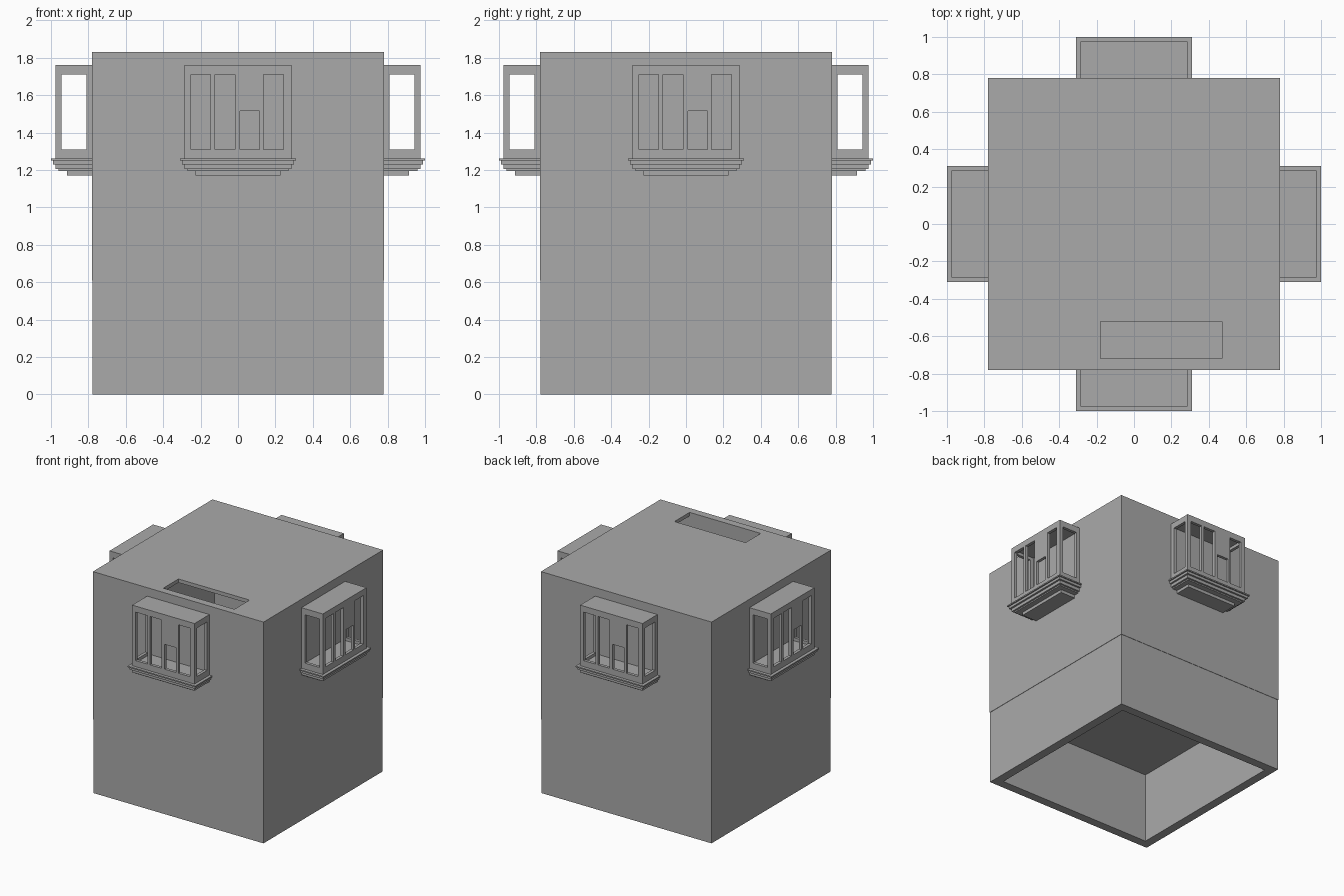
import bpy, bmesh
from math import pi
from mathutils import Matrix, Vector

cube = bpy.data.objects.get("Cube")
if cube:
    bpy.data.objects.remove(cube)

stone = bpy.data.materials.new("grey stone")
stone.use_nodes = True
GREY = (0.4, 0.4, 0.4, 1)
stone.diffuse_color = GREY
stone.node_tree.nodes["Principled BSDF"].inputs["Base Color"].default_value = GREY


def boxes(name, spans):
    """One object made of boxes given as ((x0, x1), (y0, y1), (z0, z1))."""
    bm = bmesh.new()
    for span in spans:
        size = Vector([b - a for a, b in span])
        mid = Vector([(a + b) / 2 for a, b in span])
        place = Matrix.Translation(mid) @ Matrix.Diagonal(size).to_4x4()
        bmesh.ops.create_cube(bm, size=1, matrix=place)
    mesh = bpy.data.meshes.new(name)
    bm.to_mesh(mesh)
    bm.free()
    mesh.materials.append(stone)
    ob = bpy.data.objects.new(name, mesh)
    bpy.context.collection.objects.link(ob)
    return ob


def cut(ob, *cutters):
    """Subtract the cutters, bake the result and drop the helpers."""
    for c in cutters:
        c.hide_render = True
        mod = ob.modifiers.new("cut", 'BOOLEAN')
        mod.operation, mod.solver, mod.object = 'DIFFERENCE', 'EXACT', c
    bpy.context.view_layer.update()
    graph = bpy.context.evaluated_depsgraph_get()
    ob.data = bpy.data.meshes.new_from_object(ob.evaluated_get(graph))
    ob.modifiers.clear()
    for c in cutters:
        bpy.data.objects.remove(c)


def sym(r):
    return (-r, r)


SEAM, TOP = 0.61, 1.83

# Lower storey, open underneath
base = boxes("lower_storey", [(sym(0.777), sym(0.777), (0, SEAM))])
cut(base, boxes("base_void", [(sym(0.705), sym(0.705), (-0.1, 0.58))]))

# Upper storey, a hollow room with a stairwell opening in its thin roof
room = boxes("upper_storey", [(sym(0.78), sym(0.78), (SEAM, TOP))])
cut(room,
    boxes("room_void", [(sym(0.72), sym(0.72), (SEAM + 0.02, TOP - 0.03))]),
    boxes("roof_hatch", [((-0.18, 0.47), (-0.718, -0.52), (TOP - 0.1, TOP + 0.1))]))

# Bay window: shell, cavity, panes (the third pane is short) and side openings
WALL = -0.78
bay = boxes("front_bay", [(sym(0.285), (-0.975, WALL), (1.255, 1.76))])
panes = [(-0.252, 1.71), (-0.122, 1.71), (0.01, 1.515), (0.137, 1.71)]
cut(bay,
    boxes("bay_void", [(sym(0.26), (-0.95, -0.7), (1.285, 1.735))]),
    boxes("pane_holes", [((x, x + 0.106), (-1.05, -0.947), (1.31, top)) for x, top in panes]
          + [(sym(0.5), (-0.945, -0.81), (1.31, 1.71))]))

# Stepped sill beneath the bay: half width, reach, bottom, top
tiers = [(0.31, 1.0, 1.25, 1.26), (0.3, 0.99, 1.23, 1.25),
         (0.285, 0.975, 1.205, 1.23), (0.27, 0.96, 1.195, 1.205),
         (0.228, 0.915, 1.17, 1.195)]
sill = boxes("front_sill", [(sym(w), (-reach, WALL), (lo, hi)) for w, reach, lo, hi in tiers])

# Repeat the bay and sill on the other three sides
for turn, side in enumerate(("left", "back", "right"), 1):
    for part in (bay, sill):
        twin = part.copy()
        twin.name = part.name.replace("front", side)
        twin.rotation_euler.z = turn * pi / 2
        bpy.context.collection.objects.link(twin)
